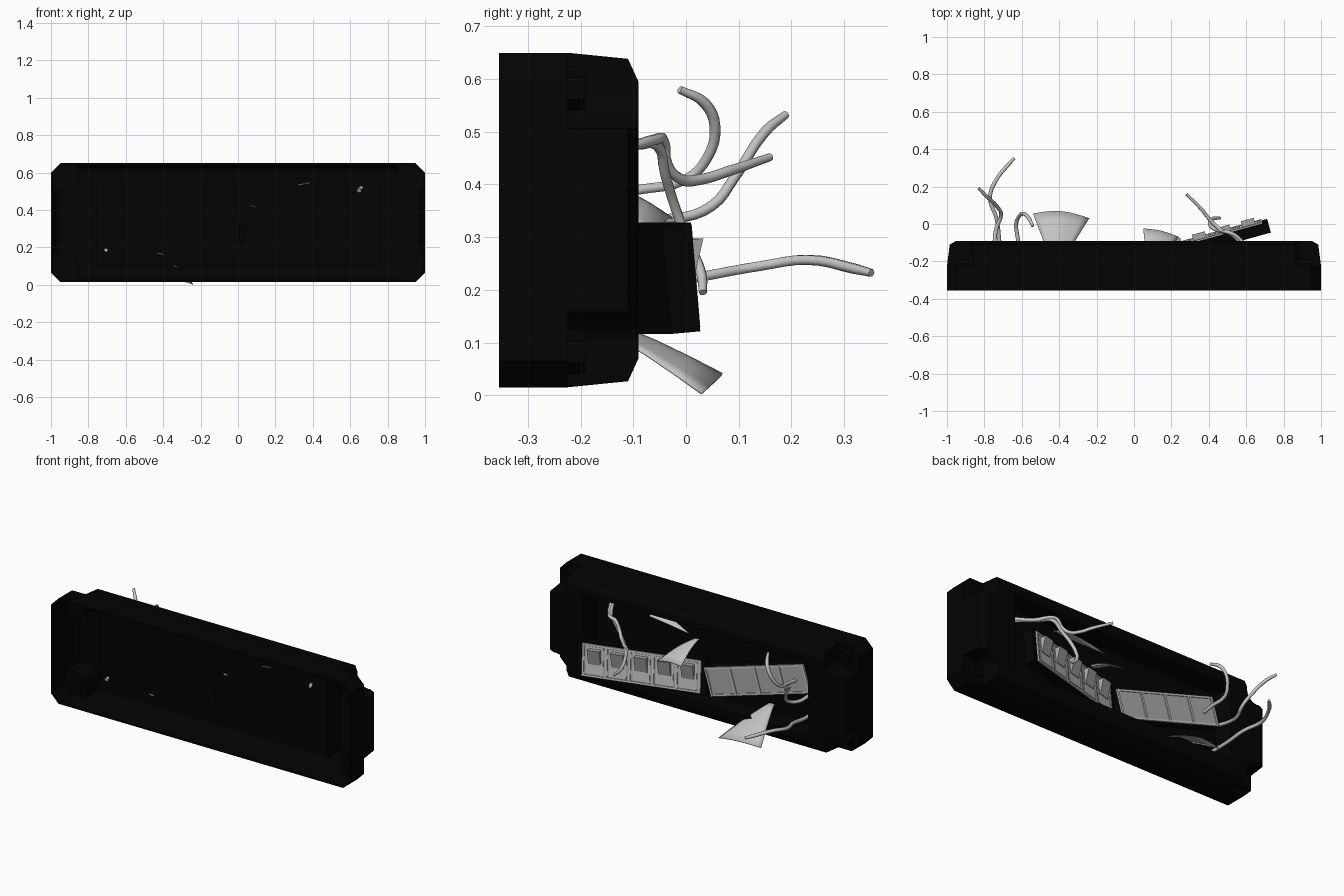
import bpy, bmesh, math
from math import sin, pi, radians
from mathutils import Matrix, Vector

if "Cube" in bpy.data.objects:
    bpy.data.objects.remove(bpy.data.objects["Cube"])


def material(name, value):
    m = bpy.data.materials.new(name)
    m.use_nodes = True
    colour = (value, value, value, 1)
    m.diffuse_color = colour
    bsdf = next(n for n in m.node_tree.nodes if n.type == 'BSDF_PRINCIPLED')
    bsdf.inputs["Base Color"].default_value = colour
    return m


BLACK = material("black plastic", 0.001)
LIGHT = material("light grey", 0.55)
MID = material("mid grey", 0.4)


def finish(bm, name, mat):
    bmesh.ops.recalc_face_normals(bm, faces=bm.faces)
    mesh = bpy.data.meshes.new(name)
    bm.to_mesh(mesh)
    bm.free()
    mesh.materials.append(mat)
    ob = bpy.data.objects.new(name, mesh)
    bpy.context.collection.objects.link(ob)
    return ob


def box(name, lo, hi, mat=BLACK, matrix=Matrix(), wedge=0):
    """Box between two corners; wedge pulls the lower outer edge back."""
    bm = bmesh.new()
    lo, hi = Vector(lo), Vector(hi)
    bmesh.ops.create_cube(bm, size=1)
    for v in bm.verts:
        low_front = v.co.z < 0 and v.co.y > 0
        v.co = Vector([(a + b) / 2 + c * (b - a) for a, b, c in zip(lo, hi, v.co)])
        if low_front:
            v.co.y -= wedge
    bm.transform(matrix)
    return finish(bm, name, mat)


def octagon_loft(name, sections, mat=BLACK):
    """Loft of corner-cut rectangles; each section is y, half width, half height, cut."""
    bm = bmesh.new()
    rings = []
    for y, w, h, c in sections:
        quarter = [(w, h - c), (w - c, h)]
        pts = quarter + [(-x, z) for x, z in quarter[::-1]]
        pts += [(-x, -z) for x, z in pts]
        rings.append([bm.verts.new((x, y, z + MIDZ)) for x, z in pts])
    for a, b in zip(rings, rings[1:]):
        for i in range(8):
            j = (i + 1) % 8
            bm.faces.new((a[i], a[j], b[j], b[i]))
    bm.faces.new(rings[0])
    bm.faces.new(rings[-1])
    return finish(bm, name, mat)


def corner_block(sx, sz, y0, grow):
    """Corner column with a rounded inner edge."""
    x0, z0, r = 0.86 - grow, 0.175 - grow, 0.07
    arc = [(x0 + r - r * math.cos(a), z0 + r - r * sin(a))
           for a in [i * pi / 12 for i in range(7)]]
    outline = arc + [(1.2, z0), (1.2, 0.5), (x0, 0.5)]
    bm = bmesh.new()
    face = bm.faces.new([bm.verts.new((sx * x, y0, MIDZ + sz * z)) for x, z in outline])
    ext = bmesh.ops.extrude_face_region(bm, geom=[face])
    for v in ext["geom"]:
        if isinstance(v, bmesh.types.BMVert):
            v.co.y = 0.1
    return finish(bm, "corner_cutter", BLACK)


def cut(target, cutter):
    """Subtract the cutter for good and remove it."""
    mod = target.modifiers.new("cut", 'BOOLEAN')
    mod.operation, mod.solver, mod.object = 'DIFFERENCE', 'EXACT', cutter
    dg = bpy.context.evaluated_depsgraph_get()
    mesh = bpy.data.meshes.new_from_object(target.evaluated_get(dg))
    target.modifiers.clear()
    target.data = mesh
    bpy.data.objects.remove(cutter)


# Housing: thin tapered tray, hollow at the front, with a well and corner notches at the back
MIDZ = 0.3325
CORNERS = [(sx, sz) for sx in (-1, 1) for sz in (-1, 1)]
housing = octagon_loft("housing", [(-0.355, 1, 0.3175, 0.05), (-0.225, 1, 0.3175, 0.05),
                                   (-0.11, 0.985, 0.306, 0.05), (-0.09, 0.95, 0.262, 0.04)])
cavity = octagon_loft("cavity_cutter", [(-0.4, 0.988, 0.306, 0.048), (-0.23, 0.988, 0.306, 0.048),
                                        (-0.118, 0.973, 0.293, 0.048), (-0.102, 0.945, 0.257, 0.04)])
cut(cavity, box("well_block", (-0.76, -0.23, 0.102), (0.76, 0, 0.567)))
for sx, sz in CORNERS:
    cut(cavity, corner_block(sx, sz, -0.236, 0.01))
cut(housing, cavity)
cut(housing, box("well_cutter", (-0.75, -0.22, 0.112), (0.75, 0, 0.557)))
for sx, sz in CORNERS:
    cut(housing, corner_block(sx, sz, -0.225, 0))

# Hexagonal bolts in the corner notches
for sx, sz in CORNERS:
    bm = bmesh.new()
    bmesh.ops.create_cone(bm, cap_ends=True, segments=6, radius1=0.045, radius2=0.04, depth=0.052)
    bm.transform(Matrix.Translation((sx * 0.92, -0.217, MIDZ + sz * 0.25)) @ Matrix.Rotation(-pi / 2, 4, 'X'))
    finish(bm, "corner_bolt", BLACK)


def strip(name, place, length, height, cells, knobs):
    """Black bar with a framed grey face split into cells."""
    L, H = length / 2, height / 2
    margin = 0.03 if knobs else 0
    box(name + "_body", (-L - margin, -0.03, -H - margin / 4), (L + margin, 0.028, H + margin / 4), BLACK, place)
    box(name + "_face", (-L, 0.028, -H), (L, 0.031, H), MID, place)
    rail = 0.012
    for z in (-H, H - rail):
        box(name + "_rail", (-L, 0.031, z), (L, 0.036, z + rail), LIGHT, place)
    pitch = (length - rail) / cells
    for i in range(cells + 1):
        x = -L + i * pitch
        box(name + "_divider", (x, 0.031, -H), (x + rail, 0.037, H), LIGHT, place)
    if knobs:
        for i in range(cells):
            x = -L + rail / 2 + (i + 0.5) * pitch
            box(name + "_plate", (x - 0.05, 0.031, -0.078), (x + 0.05, 0.034, 0.082), LIGHT, place)
            box(name + "_switch", (x - 0.036, 0.031, -0.02), (x + 0.036, 0.068, 0.07), MID, place, 0.03)


# Switch strip swinging out of the well, and indicator strip hanging inside it
strip("switch_strip", Matrix.Translation((0.36, -0.108, 0.222)) @ Matrix.Rotation(radians(15.4), 4, 'Z')
      @ Matrix.Rotation(radians(5), 4, 'X'), 0.69, 0.192, 5, True)
strip("indicator_strip", Matrix.Translation((-0.365, -0.19, 0.312)) @ Matrix.Rotation(radians(16.5), 4, 'Y'),
      0.69, 0.17, 4, False)


def wire(name, points):
    """Round wire with a thinner bare tip."""
    cu = bpy.data.curves.new(name, 'CURVE')
    cu.dimensions = '3D'
    cu.bevel_depth, cu.bevel_resolution, cu.resolution_u = 0.0105, 1, 4
    cu.use_fill_caps = True
    sp = cu.splines.new('BEZIER')
    sp.bezier_points.add(len(points) - 1)
    for p, co in zip(sp.bezier_points, points):
        p.co = co
        p.handle_left_type = p.handle_right_type = 'AUTO'
    sp.bezier_points[-1].radius = 0.75
    cu.materials.append(LIGHT)
    bpy.context.collection.objects.link(bpy.data.objects.new(name, cu))


# Loose wires
wire("long_wire", [(-.705, -.25, .185), (-.72, -.09, .2), (-.735, .03, .225), (-.77, .14, .245),
                   (-.74, .23, .257), (-.67, .32, .24), (-.64, .352, .232)])
wire("rising_wire", [(-.735, -.22, .36), (-.745, -.09, .34), (-.735, -.02, .336), (-.71, .05, .36),
                     (-.73, .09, .41), (-.79, .15, .5), (-.83, .19, .533)])
wire("hooked_wire", [(-.62, -.22, .37), (-.62, -.09, .39), (-.63, 0, .41), (-.615, .04, .45),
                     (-.59, .055, .51), (-.565, .035, .555), (-.54, -.012, .58)])
wire("bent_wire", [(.66, -.25, .52), (.59, -.11, .475), (.54, -.06, .485), (.5, -.043, .485), (.47, -.036, .44),
                   (.44, -.01, .41), (.4, .03, .41), (.36, .08, .425), (.28, .16, .452)])
wire("drooping_wire", [(.65, -.24, .505), (.57, -.1, .475), (.52, -.055, .475), (.47, -.04, .42),
                       (.42, -.02, .355), (.405, .0, .3), (.42, .028, .235), (.46, .032, .195)])


def shard(name, apex, left, right, bulge, sag):
    """Thin curved fan from an apex to an arched outer edge."""
    apex, left, right, bulge, sag = map(Vector, (apex, left, right, bulge, sag))
    bm = bmesh.new()
    n, rows = 8, 5
    grid = []
    for j in range(rows + 1):
        t = 0.06 + 0.94 * j / rows
        grid.append([bm.verts.new(apex.lerp(left.lerp(right, i / n) + bulge * sin(pi * i / n), t)
                                  + sag * sin(pi * t)) for i in range(n + 1)])
    for a, b in zip(grid, grid[1:]):
        for i in range(n):
            bm.faces.new((a[i], a[i + 1], b[i + 1], b[i]))
    ob = finish(bm, name, LIGHT)
    mod = ob.modifiers.new("thickness", 'SOLIDIFY')
    mod.thickness, mod.offset = 0.004, 0
    for p in ob.data.polygons:
        p.use_smooth = True


# Torn sheet pieces
shard("lower_shard", (-.42, -.26, .175), (-.54, .055, .033), (-.24, .03, .003), (0, .025, .02), (0, 0, .012))
shard("middle_shard", (.07, -.255, .425), (.05, -.025, .335), (.24, -.07, .3), (0, .01, .015), (0, 0, .02))
shard("upper_shard", (.385, -.25, .548), (.35, -.15, .51), (.08, -.15, .475), (0, .005, .005), (0, 0, 0))
